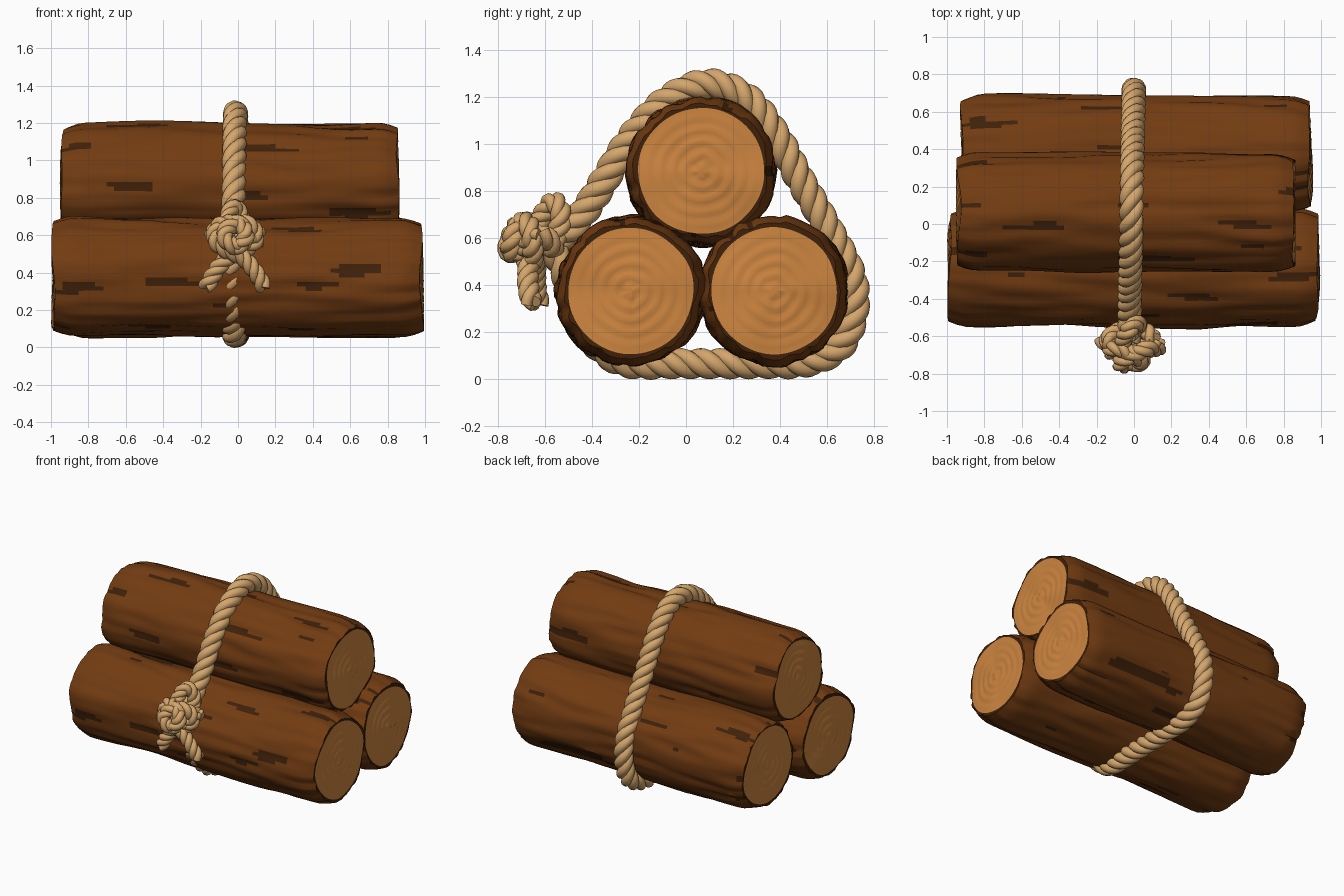
import bpy, bmesh, math
from math import cos, sin, pi, tau
from mathutils import Vector, Matrix, noise

cube = bpy.data.objects.get("Cube")
if cube:
    bpy.data.objects.remove(cube, do_unlink=True)


def material(name, rgb):
    m = bpy.data.materials.new(name)
    m.use_nodes = True
    m.diffuse_color = (*rgb, 1)
    m.node_tree.nodes["Principled BSDF"].inputs["Base Color"].default_value = (*rgb, 1)
    m.node_tree.nodes["Principled BSDF"].inputs["Roughness"].default_value = 0.8
    return m


BARK = material("bark brown", (0.17, 0.045, 0.006))
CRACK = material("dark bark", (0.05, 0.015, 0.003))
WOOD = material("cut wood orange", (0.6, 0.23, 0.05))
ROPE = material("rope tan", (0.66, 0.38, 0.15))


# Logs: a lathe of rings along x with grooved bark and cut ends
SEGS, BODY, RINGS = 80, 44, 18
R_BODY, R_END, R_CUT = 0.315, 0.285, 0.268


def log_rows(x0, x1):
    """(x, radius, kind) for each ring, from one cut face to the other."""
    cut = [R_CUT * (i + 0.3) / (RINGS + 0.3) for i in range(RINGS + 1)]
    rows = [(x0, r, "cut") for r in cut] + [(x0, R_END, "rim")]
    for i in range(1, BODY):
        x = x0 + (x1 - x0) * i / BODY
        t = min(1, min(x - x0, x1 - x) / 0.12)
        rows.append((x, R_END + (R_BODY - R_END) * sin(t * pi / 2), "bark"))
    return rows + [(x1, R_END, "rim")] + [(x1, r, "cut") for r in reversed(cut)]


def make_log(name, x0, x1, cy, cz, seed):
    rows = log_rows(x0, x1)
    bm = bmesh.new()
    mid = (x0 + x1) / 2
    rings, depth = [], []
    for x, r, kind in rows:
        ring, marks = [], []
        for j in range(SEGS):
            a = tau * j / SEGS
            c, s = cos(a), sin(a)
            groove = noise.noise(Vector((x * 2.2 + seed, c * 5.5, s * 5.5 + seed)))
            lump = noise.noise(Vector((x * 1.3, c * 1.5 + seed, s * 1.5)))
            rr, xx = r, x
            side = 1 if x > mid else -1
            # uneven saw cut, fading toward the middle of the log
            skew = noise.noise(Vector((side * 3 + seed, c * 0.9, s * 0.9)))
            fade = max(0, abs(x - mid) / (x1 - x0) * 2 - 0.8) * 5
            xx += side * 0.03 * fade * (skew - 0.3) * min(1, r / R_CUT)
            if kind == "cut":
                wob = 0.012 * noise.noise(Vector((c * 1.3 + seed, s * 1.3, r * 9)))
                fall = 1 - (r / R_CUT) ** 4
                xx += side * 0.0035 * sin((r + wob) * 115) * fall
                rr += 0.006 * lump * r / R_CUT
            else:
                rr += 0.016 * lump + 0.022 * min(groove, 0.25)
            ring.append(bm.verts.new((xx, cy + rr * c, cz + rr * s)))
            marks.append(groove)
        rings.append(ring)
        depth.append(marks)
    for i in range(len(rings) - 1):
        kinds = {rows[i][2], rows[i + 1][2]}
        for j in range(SEGS):
            k = (j + 1) % SEGS
            f = bm.faces.new((rings[i][j], rings[i + 1][j], rings[i + 1][k], rings[i][k]))
            f.smooth = True
            if kinds == {"cut"}:
                f.material_index = 2
            elif "cut" in kinds:
                f.material_index = 1
            else:
                d = (depth[i][j] + depth[i + 1][j] + depth[i][k] + depth[i + 1][k]) / 4
                f.material_index = 1 if d < -0.4 else 0
    for ring in (rings[0], rings[-1]):
        bm.faces.new(ring).material_index = 2
    bmesh.ops.recalc_face_normals(bm, faces=bm.faces)
    me = bpy.data.meshes.new(name)
    bm.to_mesh(me)
    bm.free()
    for m in (BARK, CRACK, WOOD):
        me.materials.append(m)
    ob = bpy.data.objects.new(name, me)
    bpy.context.collection.objects.link(ob)
    bpy.ops.object.select_all(action="DESELECT")
    ob.select_set(True)
    bpy.context.view_layer.objects.active = ob
    bpy.ops.object.shade_smooth_by_angle(angle=math.radians(40))


make_log("front_log", -0.99, 0.99, -0.235, 0.375, 1.7)
make_log("back_log", -0.92, 0.95, 0.375, 0.375, 5.2)
make_log("top_log", -0.95, 0.86, 0.065, 0.885, 9.4)


# Rope: three strands twisted around a smooth path
def smooth_path(points, step=0.012):
    p = [Vector(q) for q in points]
    p = [p[0] * 2 - p[1]] + p + [p[-1] * 2 - p[-2]]
    out = []
    for a, b, c, d in zip(p, p[1:], p[2:], p[3:]):
        n = max(2, int((c - b).length / step))
        for i in range(n):
            t = i / n
            out.append(0.5 * (2 * b + (c - a) * t + (2 * a - 5 * b + 4 * c - d) * t * t
                              + (3 * b - a - 3 * c + d) * t ** 3))
    return out + [p[-2]]


def make_rope(name, points, radius, pitch):
    path = smooth_path(points)
    cu = bpy.data.curves.new(name, "CURVE")
    cu.dimensions = "3D"
    cu.bevel_depth = radius * 0.54
    cu.bevel_resolution = 3
    cu.use_fill_caps = True
    cu.materials.append(ROPE)
    strands = [[], [], []]
    tangent = (path[1] - path[0]).normalized()
    normal = tangent.orthogonal().normalized()
    length = 0
    for i, p in enumerate(path):
        new = (path[min(i + 1, len(path) - 1)] - path[max(i - 1, 0)]).normalized()
        normal = tangent.rotation_difference(new) @ normal
        normal = (normal - new * normal.dot(new)).normalized()
        tangent = new
        if i:
            length += (p - path[i - 1]).length
        for k, strand in enumerate(strands):
            turn = Matrix.Rotation(tau * (length / pitch + k / 3), 3, tangent)
            strand.append(p + turn @ normal * radius * 0.5)
    for strand in strands:
        sp = cu.splines.new("POLY")
        sp.points.add(len(strand) - 1)
        for pt, co in zip(sp.points, strand):
            pt.co = (*co, 1)
        sp.use_smooth = True
    ob = bpy.data.objects.new(name, cu)
    bpy.context.collection.objects.link(ob)


# Main loop around the bundle, as (y, z) points
loop = [(-0.62, 0.56), (-0.5, 0.63), (-0.38, 0.79), (-0.25, 1.0), (-0.1, 1.17), (0.08, 1.255),
        (0.25, 1.2), (0.38, 1.04), (0.49, 0.84), (0.61, 0.63), (0.7, 0.45), (0.715, 0.3),
        (0.66, 0.15), (0.52, 0.075), (0.3, 0.067), (0, 0.067), (-0.25, 0.07), (-0.37, 0.14),
        (-0.46, 0.25), (-0.495, 0.38), (-0.53, 0.5), (-0.62, 0.6)]
make_rope("rope_loop", [(-0.015 + 0.02 * y, y, z) for y, z in loop], 0.064, 0.25)

# Knot: two mirrored strands, each a hanging tail running into a looped bow
half = [(-0.155, -0.655, 0.32), (-0.11, -0.67, 0.4), (-0.04, -0.67, 0.48), (0.05, -0.68, 0.52),
        (0.11, -0.68, 0.58), (0.08, -0.66, 0.655), (-0.01, -0.7, 0.66), (-0.06, -0.735, 0.6),
        (-0.01, -0.74, 0.54), (0.04, -0.66, 0.56)]
for name, side, shift in (("left", -1, 0.0), ("right", 1, 0.03)):
    pts = [(-0.015 + side * x, y + shift * (1 if i < 5 else -0.3), z)
           for i, (x, y, z) in enumerate(half)]
    make_rope(name + "_knot_strand", pts, 0.046, 0.17)

# Bight standing up behind the knot, and the band wrapped across it
make_rope("knot_bight", [(-0.06, -0.66, 0.62), (-0.05, -0.6, 0.71), (-0.02, -0.56, 0.755),
                         (0.02, -0.53, 0.69), (0.02, -0.56, 0.58)], 0.046, 0.17)
ring = [(-0.015 + 0.12 * cos(tau * i / 10), -0.62 + 0.06 * sin(tau * i / 10),
         0.585 + 0.035 * cos(tau * i / 5)) for i in range(11)]
make_rope("knot_band", ring, 0.046, 0.17)
